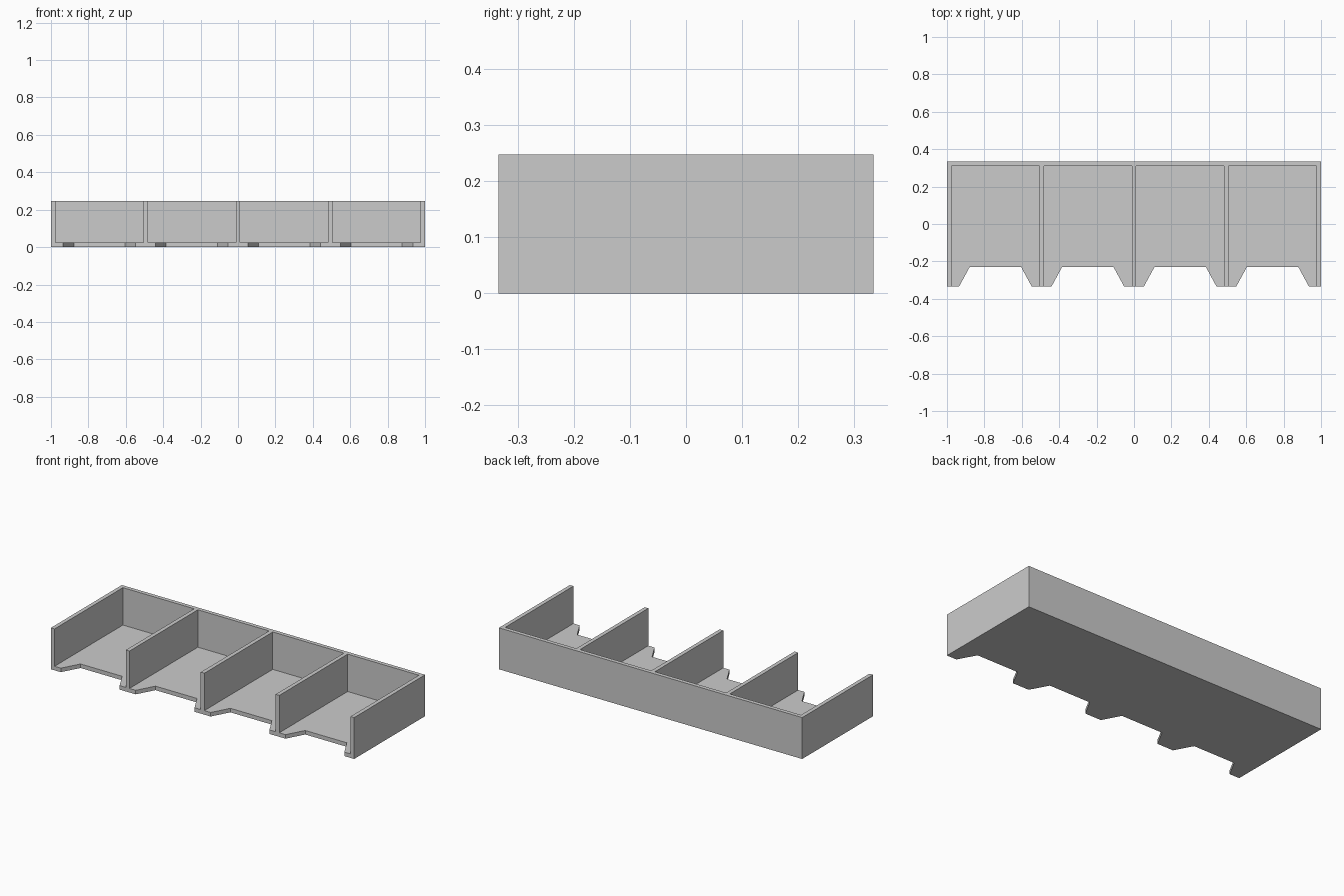
import bpy, bmesh

cube = bpy.data.objects.get("Cube")
if cube:
    bpy.data.objects.remove(cube, do_unlink=True)

BAYS = 4
LENGTH, DEPTH, HEIGHT = 2.0, 0.668, 0.247
WALL = 0.024
PITCH = (LENGTH - WALL) / BAYS
X, Y = LENGTH / 2, DEPTH / 2
NOTCH_Y = -0.229
NOTCH_OUTER, NOTCH_INNER = 0.194, 0.137
centres = [-X + WALL / 2 + PITCH * (i + 0.5) for i in range(BAYS)]

grey = bpy.data.materials.new("light grey")
grey.use_nodes = True
grey.diffuse_color = (0.6, 0.6, 0.6, 1)
grey.node_tree.nodes["Principled BSDF"].inputs["Base Color"].default_value = (0.6, 0.6, 0.6, 1)


def prism(bm, outline, z0, z1):
    """Extrude a counter-clockwise outline from z0 to z1."""
    low = [bm.verts.new((x, y, z0)) for x, y in outline]
    high = [bm.verts.new((x, y, z1)) for x, y in outline]
    bm.faces.new(low[::-1])
    bm.faces.new(high)
    for i in range(len(outline)):
        j = (i + 1) % len(outline)
        bm.faces.new((low[i], low[j], high[j], high[i]))


def make_object(name, bm):
    mesh = bpy.data.meshes.new(name)
    bm.to_mesh(mesh)
    bm.free()
    mesh.materials.append(grey)
    ob = bpy.data.objects.new(name, mesh)
    bpy.context.collection.objects.link(ob)
    return ob


# Solid tray body with a tapered finger notch in front of each bay
outline = [(-X, -Y)]
for c in centres:
    outline += [(c - NOTCH_OUTER, -Y), (c - NOTCH_INNER, NOTCH_Y),
                (c + NOTCH_INNER, NOTCH_Y), (c + NOTCH_OUTER, -Y)]
outline += [(X, -Y), (X, Y), (-X, Y)]
bm = bmesh.new()
prism(bm, outline, 0, HEIGHT)
tray = make_object("divided_tray", bm)

# Bays hollowed out, open at the top and front
bm = bmesh.new()
half = (PITCH - WALL) / 2
for c in centres:
    prism(bm, [(c - half, -Y - 0.1), (c + half, -Y - 0.1),
               (c + half, Y - WALL), (c - half, Y - WALL)], WALL, HEIGHT + 0.1)
cutter = make_object("bay_cutter", bm)
cutter.hide_render = True

cut = tray.modifiers.new("bays", "BOOLEAN")
cut.operation = "DIFFERENCE"
cut.solver = "EXACT"
cut.object = cutter

# Bake the cut and drop the helper
bpy.context.view_layer.update()
graph = bpy.context.evaluated_depsgraph_get()
baked = bpy.data.meshes.new_from_object(tray.evaluated_get(graph))
tray.modifiers.clear()
tray.data = baked
bpy.data.objects.remove(cutter, do_unlink=True)
